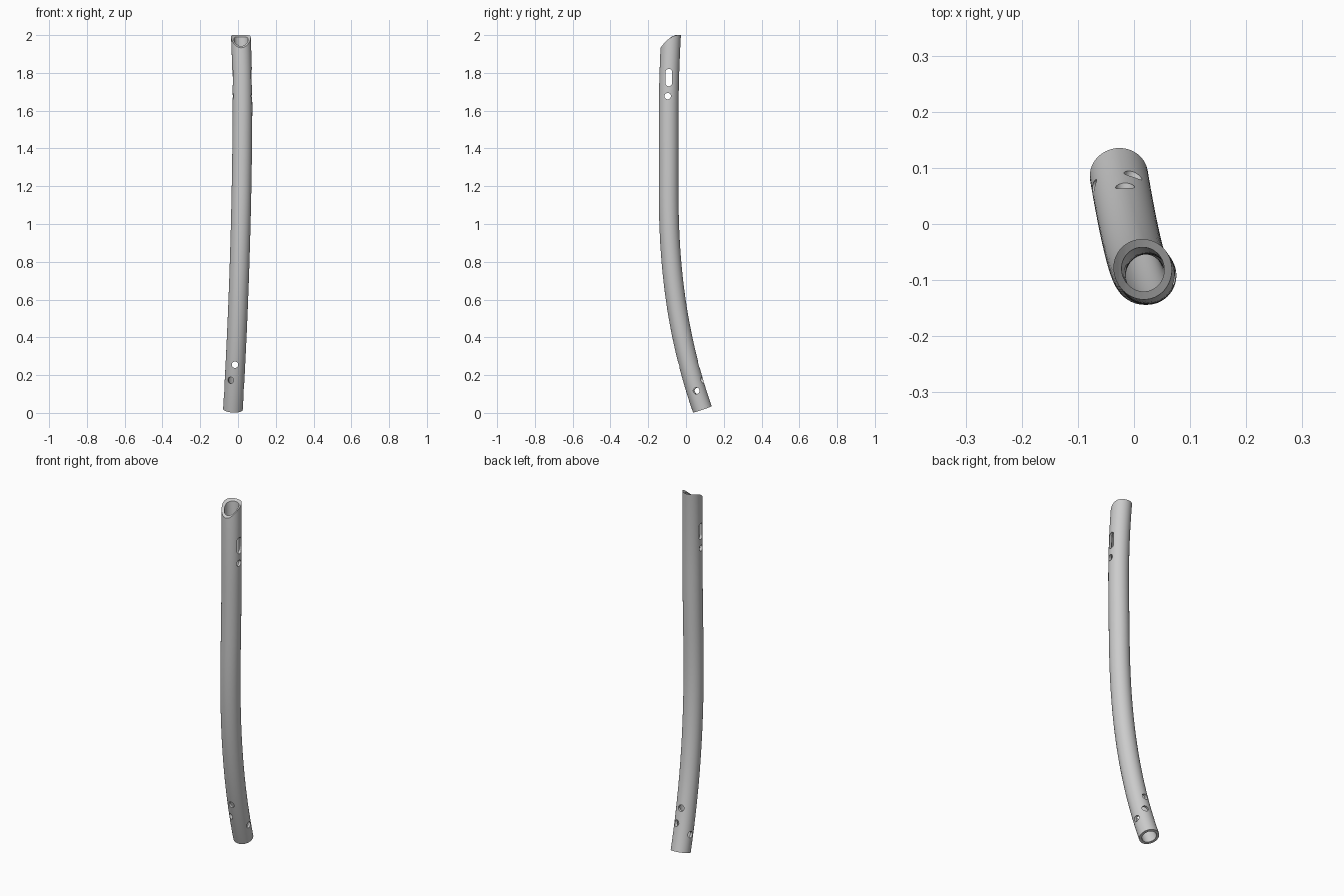
import bpy, bmesh, math
from mathutils import Vector, Matrix

if "Cube" in bpy.data.objects:
    bpy.data.objects.remove(bpy.data.objects["Cube"])

OUTER, INNER, SIDES, RINGS = 0.052, 0.038, 64, 72


def centre(z):
    """Centreline: strong bend at the foot, slight return bend at the top."""
    top = max(0.0, (z - 1.55) / 0.45) ** 2
    x = 0.024 - 0.052 * (1 - z / 1.75) ** 2 - 0.008 * top
    y = -0.092 + 0.185 * max(0.0, 1 - z / 1.2) ** 2.3 + 0.013 * top
    return Vector((x, y, z))


def sweep(bm, radius):
    rings = []
    for i in range(RINGS + 1):
        z = 0.019 + (2.06 - 0.019) * i / RINGS
        t = (centre(z + 0.001) - centre(z - 0.001)).normalized()
        u = Vector((0, 1, 0)).cross(t).normalized()
        v = t.cross(u)
        ring = []
        for k in range(SIDES):
            a = math.tau * k / SIDES
            ring.append(bm.verts.new(centre(z) + radius * (math.cos(a) * u + math.sin(a) * v)))
        rings.append(ring)
    for a, b in zip(rings, rings[1:]):
        bridge(bm, a, b)
    return rings


def bridge(bm, a, b):
    for k in range(SIDES):
        n = (k + 1) % SIDES
        bm.faces.new((a[k], a[n], b[n], b[k]))


def to_object(bm, name):
    bmesh.ops.recalc_face_normals(bm, faces=bm.faces)
    mesh = bpy.data.meshes.new(name)
    bm.to_mesh(mesh)
    bm.free()
    ob = bpy.data.objects.new(name, mesh)
    bpy.context.collection.objects.link(ob)
    return ob


def cutter(name, pos, direction, radius, length, slot=0.0):
    """Round pin, stretched into a slot of extra length along z if wanted."""
    bm = bmesh.new()
    bmesh.ops.create_cone(bm, cap_ends=True, segments=48, radius1=radius, radius2=radius, depth=length)
    rot = Vector(direction).to_track_quat('Z', 'Y').to_matrix().to_4x4()
    bmesh.ops.transform(bm, matrix=Matrix.Translation(pos) @ rot, verts=bm.verts)
    for v in bm.verts:
        if slot:
            v.co.z += slot / 2 if v.co.z > pos[2] else -slot / 2
    ob = to_object(bm, name)
    ob.hide_render = True
    return ob


# Bent hollow tube
bm = bmesh.new()
outer, inner = sweep(bm, OUTER), sweep(bm, INNER)
bridge(bm, outer[0], inner[0])
bridge(bm, outer[-1], inner[-1])
tube = to_object(bm, "bent_tube")

# Sloping saddle cut at the top
slope, saddle_r = math.radians(32), 0.085
saddle_z = 1.967 + saddle_r / math.cos(slope)
cutters = [
    cutter("saddle_cut", (0.016, -0.08, saddle_z), (0, math.cos(slope), math.sin(slope)), saddle_r, 0.5),
    # Upper cross holes
    cutter("slot_cut", (0.02, -0.091, 1.775), (1, 0, 0), 0.018, 0.3, 0.056),
    cutter("upper_hole_cut", (0.02, -0.097, 1.677), (1, 0, 0), 0.017, 0.3),
    # Lower holes
    cutter("lower_side_hole_cut", (-0.025, 0.059, 0.117), (1, -0.08, 0), 0.017, 0.3),
    cutter("lower_front_hole_cut", (-0.018, 0.043, 0.173), (0.041, 0.107, 0), 0.017, 0.3),
    cutter("lower_front_hole_cut", (-0.016, 0.02, 0.255), (0, 1, 0), 0.017, 0.3),
]
for c in cutters:
    m = tube.modifiers.new(c.name, 'BOOLEAN')
    m.operation, m.solver, m.object = 'DIFFERENCE', 'EXACT', c

bpy.context.view_layer.objects.active = tube
tube.select_set(True)
for m in list(tube.modifiers):
    bpy.ops.object.modifier_apply(modifier=m.name)
for c in cutters:
    bpy.data.objects.remove(c)
bpy.ops.object.shade_smooth_by_angle(angle=math.radians(30))
